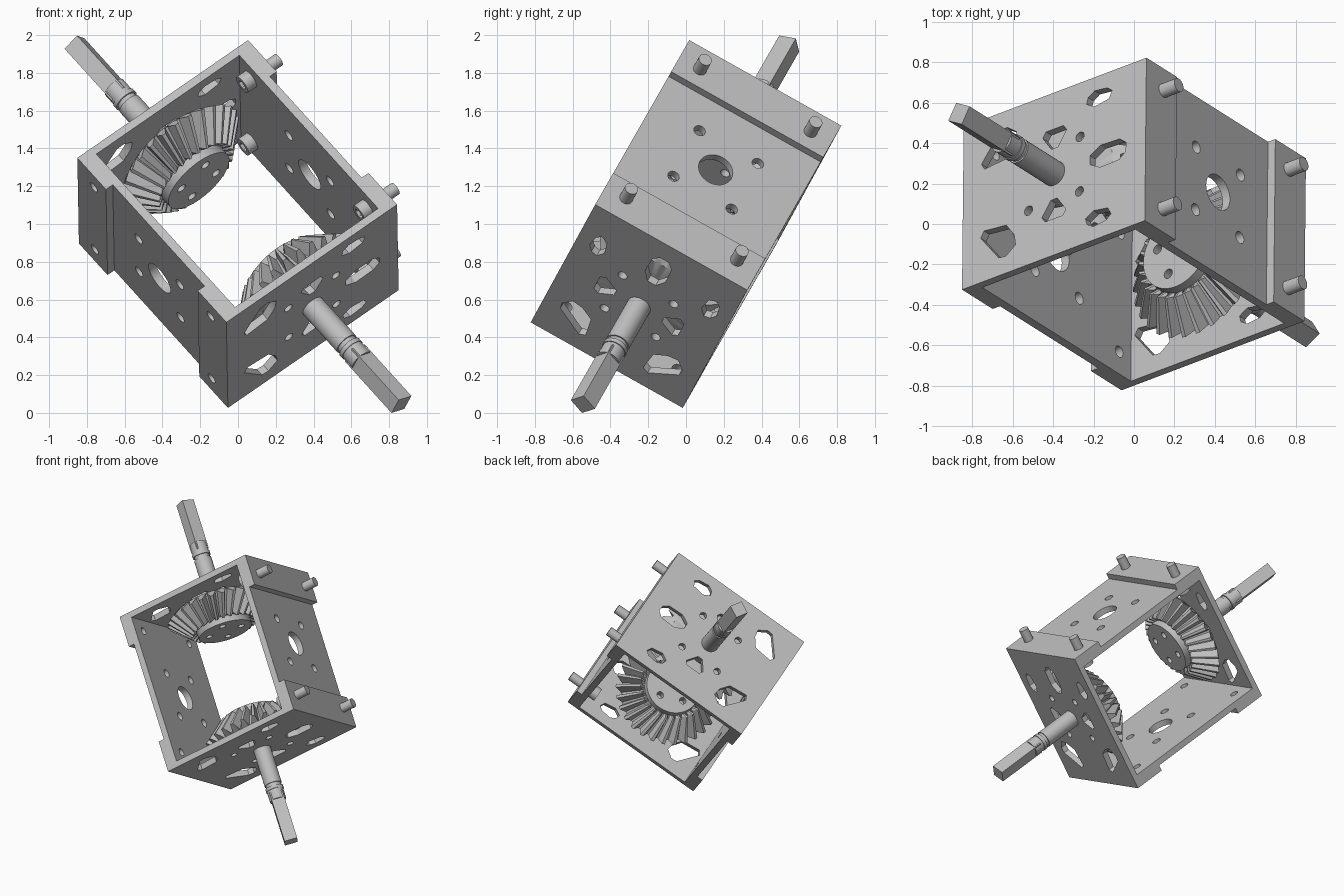
import bpy, bmesh, math
from mathutils import Matrix, Vector

if "Cube" in bpy.data.objects:
    bpy.data.objects.remove(bpy.data.objects["Cube"])

# Tilted working frame: X = open direction, Y = across, Z = along the shafts
A = Vector((0.618, -0.39, -0.682)).normalized()
C = Vector((0.005, 0.872, -0.485))
C = (C - A * C.dot(A)).normalized()
B = A.cross(C)
FRAME = Matrix.Translation((0, 0, 1)) @ Matrix((C, B, A)).transposed().to_4x4()
ENDS = {"lower": FRAME, "upper": FRAME @ Matrix.Rotation(math.pi, 4, 'Y')}

steel = bpy.data.materials.new("steel_grey")
steel.diffuse_color = (0.52, 0.52, 0.52, 1)
steel.use_nodes = True
steel.node_tree.nodes["Principled BSDF"].inputs["Base Color"].default_value = steel.diffuse_color


def loft(bm, rings):
    """Closed solid through rings that have equal point counts."""
    loops = [[bm.verts.new(p) for p in ring] for ring in rings]
    n = len(loops[0])
    for lo, hi in zip(loops, loops[1:]):
        for i in range(n):
            j = (i + 1) % n
            bm.faces.new((lo[i], lo[j], hi[j], hi[i]))
    bm.faces.new(loops[0][::-1])
    bm.faces.new(loops[-1])


def circle(r, n=24, x=0, y=0, turn=0):
    return [(x + r * math.cos(turn + math.tau * i / n),
             y + r * math.sin(turn + math.tau * i / n)) for i in range(n)]


def prism_z(bm, pts, z0, z1):
    loft(bm, [[(x, y, z) for x, y in pts] for z in (z0, z1)])


def prism_y(bm, pts, y0, y1):
    loft(bm, [[(x, y, z) for x, z in pts] for y in (y0, y1)])


def prism_x(bm, pts, x0, x1):
    loft(bm, [[(x, y, z) for y, z in pts] for x in (x0, x1)])


def make(name, bm, matrix, smooth=True):
    bmesh.ops.recalc_face_normals(bm, faces=bm.faces)
    mesh = bpy.data.meshes.new(name)
    bm.to_mesh(mesh)
    bm.free()
    mesh.materials.append(steel)
    obj = bpy.data.objects.new(name, mesh)
    bpy.context.collection.objects.link(obj)
    obj.matrix_world = matrix
    if smooth:
        select(obj)
        bpy.ops.object.shade_smooth_by_angle(angle=math.radians(30))
    return obj


def select(obj):
    bpy.ops.object.select_all(action='DESELECT')
    obj.select_set(True)
    bpy.context.view_layer.objects.active = obj


def cut(obj, bm):
    """Subtract a set of separate solids from obj."""
    cutter = make("cutter", bm, obj.matrix_world.copy(), False)
    cutter.hide_render = True
    bpy.context.view_layer.update()
    mod = obj.modifiers.new("holes", 'BOOLEAN')
    mod.object, mod.operation, mod.solver = cutter, 'DIFFERENCE', 'EXACT'
    select(obj)
    bpy.ops.object.modifier_apply(modifier=mod.name)
    bpy.data.objects.remove(cutter)
    bpy.ops.object.shade_smooth_by_angle(angle=math.radians(30))


W, H, L = 0.462, 0.575, 0.638       # half sizes of the frame
IN_Y, STEP_Y, IN_Z = 0.482, 0.529, 0.594
BOLTS = [(x, z) for x in (-0.336, 0.336) for z in (-0.5, 0.5)]

# Side plates: thick ends, thinner middle, drilled
for name, s in (("bolted_side_plate", 1), ("plain_side_plate", -1)):
    profile = [(IN_Y, -IN_Z), (H, -IN_Z), (H, -0.393), (STEP_Y, -0.393),
               (STEP_Y, 0.393), (H, 0.393), (H, IN_Z), (IN_Y, IN_Z)]
    bm = bmesh.new()
    prism_x(bm, [(s * y, z) for y, z in profile], -W, W)
    plate = make(name, bm, FRAME, False)
    holes = bmesh.new()
    prism_y(holes, circle(0.095, 32), s * 0.4, s * 0.7)
    for x in (-0.177, 0.177):
        for z in (-0.177, 0.177):
            prism_y(holes, circle(0.032, 20, x, z), s * 0.4, s * 0.7)
    if s < 0:
        for x, z in BOLTS:
            prism_y(holes, circle(0.03, 20, x, z), s * 0.4, s * 0.7)
    cut(plate, holes)

# Bolts with socket heads on the inside
for i, (x, z) in enumerate(BOLTS):
    bm = bmesh.new()
    parts = [(0.026, 0.455, 6), (0.026, 0.425, 6)]
    ring = lambda r, y, n=24: [(x + px, y, z + pz) for px, pz in circle(r, n)]
    loft(bm, [ring(0.052, 0.424), ring(0.052, IN_Y), ring(0.036, IN_Y), ring(0.036, 0.672)])
    bolt = make("bolt_%d" % (i + 1), bm, FRAME, False)
    socket = bmesh.new()
    prism_y(socket, circle(0.03, 6, x, z), 0.40, 0.455)
    cut(bolt, socket)

# Weight-saving windows of the end plates, as (across, open) points
CORNER = [(-.30, .19), (-.44, .175), (-.46, .21), (-.345, .36), (-.30, .365), (-.24, .32), (-.25, .26)]
SLOT = [(.20, .325), (.25, .295), (.34, .31), (.36, .35), (.33, .375), (.25, .385), (.21, .36)]
WEDGE = [(-.075, .225), (-.02, .145), (.02, .145), (.075, .225), (.055, .255), (-.055, .255)]
MIDDLE = [(.225, -.025), (.29, -.062), (.41, -.058), (.45, -.025),
          (.45, .025), (.41, .058), (.29, .062), (.225, .025)]

TEETH = 28


def gear_ring(root, tip, twist=0.0):
    """Toothed ring; root and tip are (radius, height) pairs."""
    pts = []
    for i in range(TEETH):
        for frac, (r, z) in ((0.0, root), (0.27, tip), (0.52, tip), (0.8, root)):
            t = math.tau * (i + frac) / TEETH + twist
            pts.append((r * math.cos(t), r * math.sin(t), z))
    return pts


for end, matrix in ENDS.items():
    # End plate
    bm = bmesh.new()
    prism_z(bm, [(-W, -H), (W, -H), (W, H), (-W, H)], IN_Z, L)
    plate = make(end + "_end_plate", bm, matrix, False)
    holes = bmesh.new()
    for s in (-1, 1):
        for shape in (CORNER, SLOT, WEDGE):
            prism_z(holes, [(s * x, y) for y, x in shape], 0.5, 0.8)
        for y in (-0.16, 0.16):
            prism_z(holes, circle(0.026, 20, s * 0.155, y), 0.5, 0.8)
    prism_z(holes, [(x, y) for y, x in MIDDLE], 0.5, 0.8)
    cut(plate, holes)

    # Bevel gear with a raised hub
    bm = bmesh.new()
    plain = lambda r, z, t=0.0: gear_ring((r, z), (r, z), t)
    loft(bm, [plain(0.15, IN_Z, 0.1), plain(0.15, 0.565, 0.1), plain(0.31, 0.565, 0.1),
              gear_ring((0.345, 0.545), (0.40, 0.50), 0.1),
              gear_ring((0.222, 0.395), (0.25, 0.355)),
              plain(0.208, 0.385), plain(0.205, 0.335)])
    gear = make(end + "_bevel_gear", bm, matrix, False)
    holes = bmesh.new()
    for k in range(4):
        t = math.radians(22 + 90 * k)
        prism_z(holes, circle(0.026, 16, 0.125 * math.cos(t), 0.125 * math.sin(t)), 0.3, 0.40)
    cut(gear, holes)

    # Round shaft with a retaining groove, then the square drive
    bm = bmesh.new()
    rings = [(0.066, 0.5), (0.066, 0.93), (0.058, 0.93), (0.058, 0.955),
             (0.068, 0.955), (0.068, 0.98), (0.063, 0.98), (0.063, 1.06)]
    loft(bm, [[(x, y, z) for x, y in circle(r, 32)] for r, z in rings])
    make(end + "_round_shaft", bm, matrix)
    bm = bmesh.new()
    prism_z(bm, circle(0.049 * math.sqrt(2), 4, turn=math.radians(60 + 45)), 1.0, 1.40)
    make(end + "_square_drive", bm, matrix, False)
